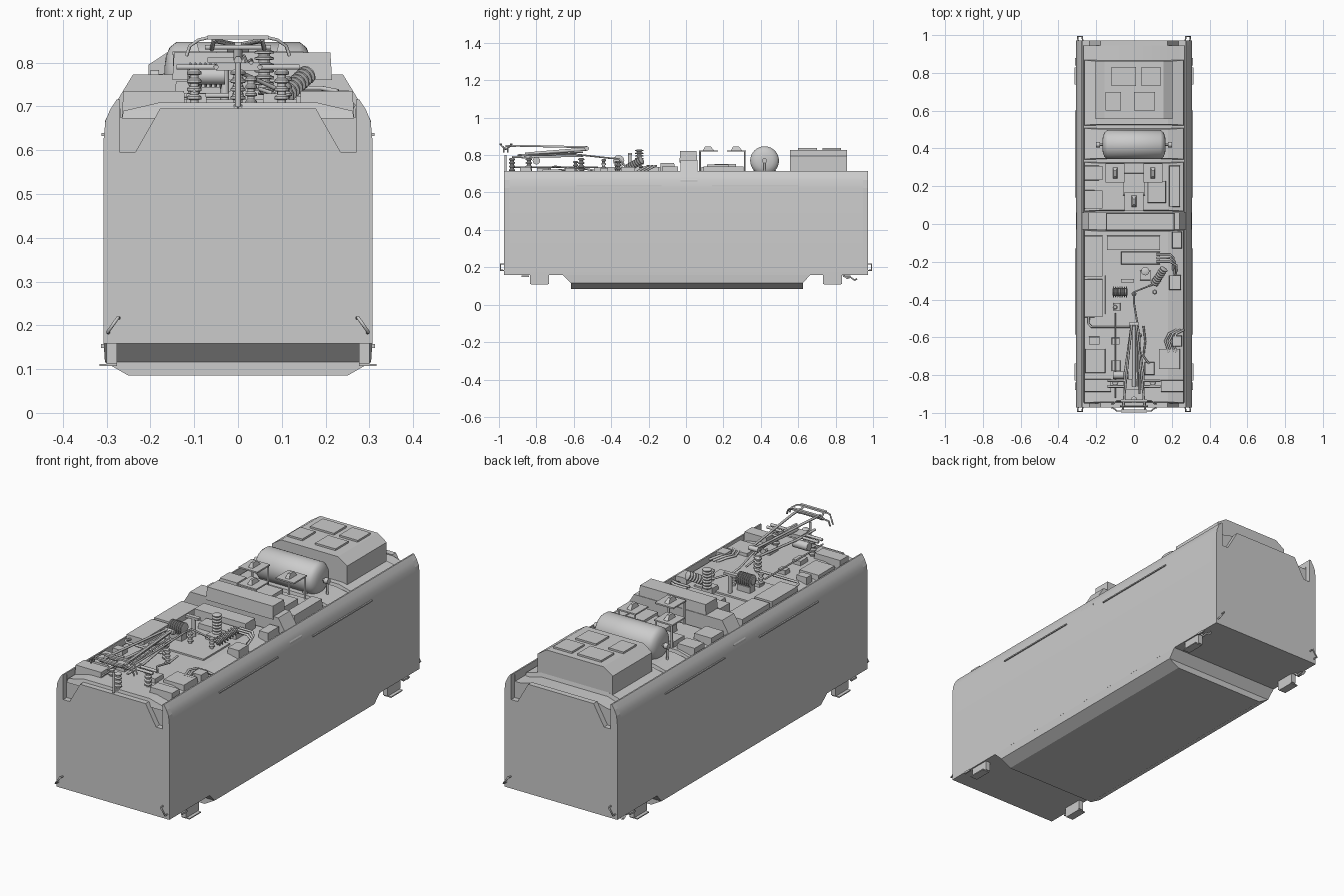
import bpy, bmesh, math
from mathutils import Vector


def finish(name, bm, smooth=None):
    bmesh.ops.recalc_face_normals(bm, faces=bm.faces)
    me = bpy.data.meshes.new(name)
    bm.to_mesh(me)
    bm.free()
    ob = bpy.data.objects.new(name, me)
    bpy.context.collection.objects.link(ob)
    if smooth:
        bpy.ops.object.select_all(action='DESELECT')
        ob.select_set(True)
        bpy.context.view_layer.objects.active = ob
        bpy.ops.object.shade_smooth_by_angle(angle=math.radians(smooth))
    return ob


def loft(name, rings, smooth=None):
    """Skin a list of equal-length closed rings and cap the ends."""
    bm = bmesh.new()
    vs = [[bm.verts.new(p) for p in r] for r in rings]
    n = len(vs[0])
    for a, b in zip(vs, vs[1:]):
        for i in range(n):
            bm.faces.new((a[i], a[(i + 1) % n], b[(i + 1) % n], b[i]))
    bm.faces.new(vs[0])
    bm.faces.new(vs[-1])
    return finish(name, bm, smooth)


def rect(x0, x1, y0, y1, z):
    return [(x0, y0, z), (x1, y0, z), (x1, y1, z), (x0, y1, z)]


def box(name, x0, x1, y0, y1, z0, z1, c=0):
    return loft(name, [rect(x0, x1, y0, y1, z0), rect(x0 + c, x1 - c, y0 + c, y1 - c, z1)])


def section(name, half, y0, y1, smooth=None):
    """Mirror a half cross-section in x and extrude it along y."""
    full = half + [(-x, z) for x, z in reversed(half)]
    return loft(name, [[(x, y, z) for x, z in full] for y in (y0, y1)], smooth)


def lathe(name, p0, p1, prof, seg=16, smooth=40):
    """Revolve (t, radius) stations around the axis p0-p1."""
    p0, p1 = Vector(p0), Vector(p1)
    q = (p1 - p0).to_track_quat('Z', 'Y')
    L = (p1 - p0).length
    ang = [2 * math.pi * i / seg for i in range(seg)]
    return loft(name, [[p0 + q @ Vector((r * math.cos(a), r * math.sin(a), t * L)) for a in ang]
                       for t, r in prof], smooth)


def insulator(name, p0, p1, r, ribs=5):
    prof = []
    for i in range(ribs):
        prof += [((i + f) / ribs, r * k) for f, k in ((0, .6), (.3, .6), (.4, 1), (.7, 1), (.95, .6))]
    return lathe(name, p0, p1, prof, 12, 25)


def tube(name, pts, r):
    cu = bpy.data.curves.new(name, 'CURVE')
    cu.dimensions = '3D'
    cu.bevel_depth, cu.bevel_resolution, cu.use_fill_caps = r, 1, True
    s = cu.splines.new('POLY')
    s.points.add(len(pts) - 1)
    for p, co in zip(s.points, pts):
        p.co = (*co, 1)
    ob = bpy.data.objects.new(name, cu)
    bpy.context.collection.objects.link(ob)
    return ob


# Body shell with raised roof shrouds, and end walls with corner pockets
side = [(.277, .716), (.292, .693), (.303, .667), (.307, .625), (.307, .158)]
section('body_shell', [(.18, .69), (.235, .675), (.268, .675), (.27, .716)] + side, -.945, .945, 30)
wall = [(.178, .695), (.235, .595), (.27, .595), (.27, .716)] + side
section('front_wall', wall, -.972, -.944)
section('rear_wall', wall, .944, .972)

# Lower hull between the bogies
loft('underframe', [rect(-.307, .307, -.66, .665, .16), rect(-.304, .304, -.615, .625, .116),
                    rect(-.25, .25, -.615, .625, .085)])

for s in (-1, 1):
    # Side rails, corner handrails, steps and brackets
    for y0, y1 in ((-.585, -.13), (.14, .6)):
        box('side_rail', s * .308 - .004, s * .308 + .004, y0, y1, .633, .639)
    for e in (-1, 1):
        tube('corner_handrail', [(s * .272, e * .97, .217), (s * .274, e * .992, .218),
                                 (s * .298, e * .992, .184), (s * .296, e * .97, .183)], .004)
        yc = e * .783
        box('cab_step_panel', s * .288 - .012, s * .288 + .012, yc - .05, yc + .05, .112, .162)
        box('cab_step', s * .296 - .02, s * .296 + .02, yc - .045, yc + .045, .107, .112)
        box('step_bracket', s * .309 - .004, s * .309 + .004, e * .86 - .02, e * .86 + .02, .148, .157)
    tube('brake_hose', [(s * .29, .84, .16), (s * .29, .86, .142), (s * .29, .88, .147),
                        (s * .29, .9, .132), (s * .29, .915, .138)], .005)

# Roof hatches with bevelled edges
for y0, y1 in ((-.95, -.03), (.065, .33), (.34, .51), (.52, .87)):
    loft('roof_hatch', [rect(-.265, .265, y0, y1, .672), rect(-.262, .262, y0 + .004, y1 - .004, .69),
                        rect(-.18, .18, y0 + .008, y1 - .008, .709)])

# Centre arch
section('centre_arch', [(.24, .773), (.304, .667), (.304, .655), (.2, .655)], -.03, .062)
box('centre_arch_top', -.15, .215, -.035, .06, .76, .823, .004)

# Rear ventilation housing with lids
section('rear_housing', [(.155, .828), (.205, .795), (.205, .69)], .555, .862)
for x0, x1, y0 in ((-.15, -.07, .6), (.0, .11, .6), (-.12, .01, .73), (.04, .14, .73)):
    box('housing_lid', x0, x1, y0, y0 + .1, .825, .837)

# Air tank with domed ends and fittings
dome = [(0, .02), (.01, .045), (.035, .065), (.08, .077)]
lathe('air_tank', (-.168, .42, .77), (.168, .42, .77), dome + [(1 - t, r) for t, r in dome[::-1]], 32)
for s in (-1, 1):
    tube('tank_outlet', [(s * .16, .42, .77), (s * .192, .42, .77), (s * .192, .42, .69)], .006)
    lathe('tank_valve', (s * .18, .42, .77), (s * .2, .42, .77), [(0, .014), (1, .014)], 10)
    box('tank_saddle', s * .11 - .012, s * .11 + .012, .36, .48, .68, .72)

# Antenna stands: plate, legs and blade
for x, y in ((-.1, .27), (.1, .27), (0, .12)):
    box('antenna_plate', x - .05, x + .05, y - .05, y + .05, .818, .825)
    for sx in (-1, 1):
        yl = y + (.045 if y > .2 else -.045)
        tube('antenna_leg', [(x + sx * .043, yl, .69), (x + sx * .043, yl, .82)], .005)
    loft('antenna_blade', [rect(x - .012, x + .012, y - .03, y + .03, .825),
                           rect(x - .006, x + .006, y - .018, y + .012, .846)])

# Roof equipment boxes: x0, x1, y0, y1, top
for b in ((-.265, -.165, .08, .18, .735), (-.265, -.165, .23, .31, .735), (.07, .17, .11, .23, .75),
          (.185, .245, .09, .31, .738), (-.06, .06, .15, .27, .752), (-.15, -.05, .22, .31, .735),
          (-.265, -.165, -.28, -.06, .735), (-.265, -.165, -.495, -.29, .735),
          (-.145, .14, -.14, -.06, .757), (-.07, .14, -.215, -.145, .735),
          (-.155, .15, -.48, -.27, .716), (.2, .255, -.13, -.04, .738), (.185, .25, -.35, -.27, .735),
          (.03, .09, -.3, -.245, .737), (-.11, -.07, -.46, -.415, .73),
          (-.26, -.15, -.79, -.66, .722), (-.24, -.18, -.64, -.595, .73), (-.12, -.075, -.64, -.6, .73),
          (.13, .245, -.77, -.66, .724), (.2, .255, -.65, -.59, .73), (.055, .11, -.8, -.73, .73),
          (-.265, -.12, -.89, -.82, .735), (.14, .265, -.89, -.825, .735), (-.12, -.07, -.78, -.72, .73)):
    box('roof_box', b[0], b[1], b[2], b[3], .676, b[4], .003)

# High-voltage breaker, transformer and bushings
insulator('breaker_insulator', (.105, -.32, .725), (.16, -.235, .775), .022, 8)
insulator('roof_bushing', (.06, -.25, .73), (.06, -.25, .83), .022, 7)
insulator('switch_body', (-.115, -.36, .77), (-.035, -.36, .77), .03, 7)
box('switch_base', -.11, -.04, -.38, -.34, .7, .745)
lathe('switch_post', (-.03, -.3, .71), (-.03, -.3, .81), [(0, .01), (1, .01)], 10)
box('switch_head', -.07, -.0, -.31, -.29, .8, .812)
for x, y, z in ((0, -.37, .77), (.11, -.36, .77), (-.1, -.44, .78), (.03, -.59, .77)):
    insulator('busbar_support', (x, y, .7), (x, y, z), .013, 4)

# Cable runs and pipes
for i in range(3):
    y = -.16 - i * .02
    tube('roof_cable', [(.12, y, .742), (.19, y, .742), (.21 + .008 * i, y - .02, .735),
                        (.205 + .008 * i, y - .1, .69)], .006)
    x = .175 + i * .02
    tube('side_cable', [(x + .05, -.56, .7), (x + .01, -.58, .722), (x - .01, -.62, .722), (x + .01, -.68, .72)], .006)
tube('roof_pipe', [(-.24, -.48, .715), (-.24, -.53, .725), (-.225, -.545, .725), (-.02, -.545, .725)], .006)
tube('air_line', [(-.1, -.47, .735), (-.1, -.92, .735)], .004)
tube('busbar', [(.03, -.9, .8), (.03, -.6, .805), (.0, -.42, .785), (0, -.36, .78), (.1, -.32, .735)], .005)
tube('earth_lead', [(.05, -.54, .73), (.06, -.62, .73), (.05, -.7, .74), (.08, -.74, .73)], .005)

# Pantograph base on insulators
for x, y in ((-.1, -.84), (.1, -.84), (0, -.56), (0, -.93)):
    insulator('pantograph_insulator', (x, y, .69), (x, y, .785), .017, 5)
for y in (-.83, -.86):
    tube('base_crossbar', [(-.14, y, .79), (.14, y, .79)], .007)
for s in (-1, 1):
    tube('base_rail', [(s * .05, -.93, .79), (s * .05, -.8, .792), (s * .015, -.55, .795)], .006)
box('base_plate', -.05, .05, -.88, -.82, .782, .8)
lathe('raising_cylinder', (-.11, -.8, .77), (-.03, -.8, .77), [(0, .02), (1, .02)], 14)

# Folded pantograph arms
tube('lower_arm', [(0, -.86, .805), (0, -.53, .832)], .01)
lathe('knee_joint', (-.025, -.53, .835), (.025, -.53, .835), [(0, .012), (1, .012)], 12)
for s in (-1, 1):
    tube('upper_arm', [(s * .012, -.53, .842), (s * .05, -.9, .85), (s * .055, -.965, .848)], .006)
tube('control_rod', [(.02, -.86, .8), (.014, -.55, .815)], .004)

# Collector head: contact strips and curved horns
for y in (-.935, -.99):
    box('contact_strip', -.07, .07, y - .007, y + .007, .853, .862)
    for s in (-1, 1):
        tube('collector_horn', [(s * .065, y, .858), (s * .09, y, .852), (s * .11, y * .4 - .578, .838),
                                (s * .118, y * .4 - .578, .815)], .004)
for s in (-1, 1):
    tube('head_link', [(s * .055, -.935, .853), (s * .06, -.963, .83), (s * .055, -.99, .853)], .005)
tube('head_crossbar', [(-.075, -.963, .835), (.075, -.963, .835)], .006)
tube('head_stop', [(0, -.965, .8), (0, -.965, .7)], .007)
